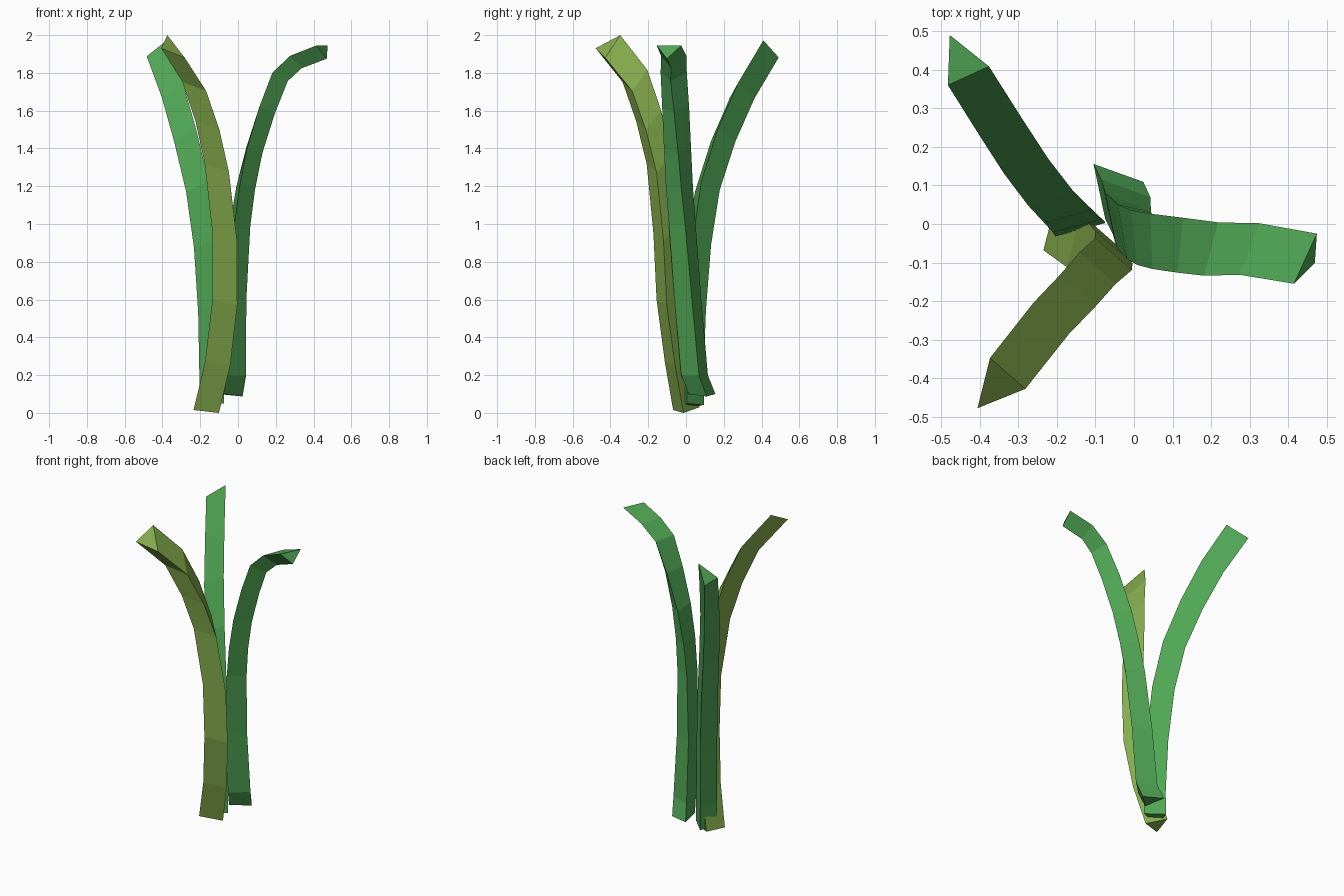
import bpy, bmesh
from math import cos, sin, radians, atan2
from mathutils import Vector

if "Cube" in bpy.data.objects:
    bpy.data.objects.remove(bpy.data.objects["Cube"])


def material(name, rgb):
    m = bpy.data.materials.new(name)
    m.diffuse_color = (*rgb, 1)
    m.use_nodes = True
    m.node_tree.nodes["Principled BSDF"].inputs["Base Color"].default_value = m.diffuse_color
    return m


def leaf(name, mat, path, heading, width, depth, rise, keel_tilt):
    """Triangular blade swept along the middle of its inner face; pairs are (base, tip) values."""
    pts = [Vector(p) for p in path]
    n = len(pts)
    bm = bmesh.new()
    rings = []
    for i, p in enumerate(pts):
        t = pts[min(i + 1, n - 1)] - pts[max(i - 1, 0)]
        f = max(0, min(1, p.z / 1.95))
        mix = lambda ab: ab[0] + (ab[1] - ab[0]) * f
        # the heading turns mostly near the tip
        h = radians(heading[0] + (heading[1] - heading[0]) * f ** 4)
        out = Vector((cos(h), sin(h), 0))
        side = Vector((-sin(h), cos(h), 0)) * mix(width) / 2
        side.z = -mix(rise) / 2
        a = atan2(t.dot(out), t.z) * keel_tilt
        keel = (out * cos(a) - Vector((0, 0, sin(a)))) * mix(depth)
        rings.append([bm.verts.new(v) for v in (p - side, p + keel, p + side)])
    for a, b in zip(rings, rings[1:]):
        for j in range(3):
            k = (j + 1) % 3
            bm.faces.new((a[j], a[k], b[k], b[j]))
    bm.faces.new(rings[0][::-1])
    bm.faces.new(rings[-1])
    bmesh.ops.recalc_face_normals(bm, faces=bm.faces)
    me = bpy.data.meshes.new(name)
    bm.to_mesh(me)
    bm.free()
    me.materials.append(mat)
    ob = bpy.data.objects.new(name, me)
    bpy.context.collection.objects.link(ob)


green = material("leaf_green", (0.08, 0.38, 0.09))
olive = material("leaf_olive", (0.24, 0.42, 0.075))

# Leaf bending to the right, curling flat at the tip
leaf("right_leaf", green,
     [(-.09, .085, .1), (-.07, .045, .2), (-.06, .01, .6), (-.03, -.02, 1.0), (0, -.035, 1.2),
      (.045, -.045, 1.4), (.12, -.055, 1.62), (.2, -.065, 1.8), (.3, -.065, 1.89), (.445, -.09, 1.945)],
     (12, -25), (.145, .143), (.12, .075), (0, 0), 1.0)

# Leaf leaning to the back left
leaf("back_leaf", green,
     [(-.14, -.012, .04), (-.14, -.015, .2), (-.148, -.005, .55), (-.172, .02, .9), (-.215, .065, 1.2),
      (-.28, .15, 1.47), (-.348, .255, 1.71), (-.43, .385, 1.93)],
     (105, 115), (.135, .117), (.11, .126), (.02, .085), .65)

# Olive leaf leaning to the front left
leaf("front_leaf", olive,
     [(-.15, .03, .015), (-.09, -.015, .27), (-.052, -.06, .6), (-.053, -.078, .95), (-.095, -.115, 1.32),
      (-.145, -.172, 1.55), (-.215, -.245, 1.76), (-.328, -.388, 1.94)],
     (229, 229), (.13, .122), (.13, .12), (.03, .12), .1)
